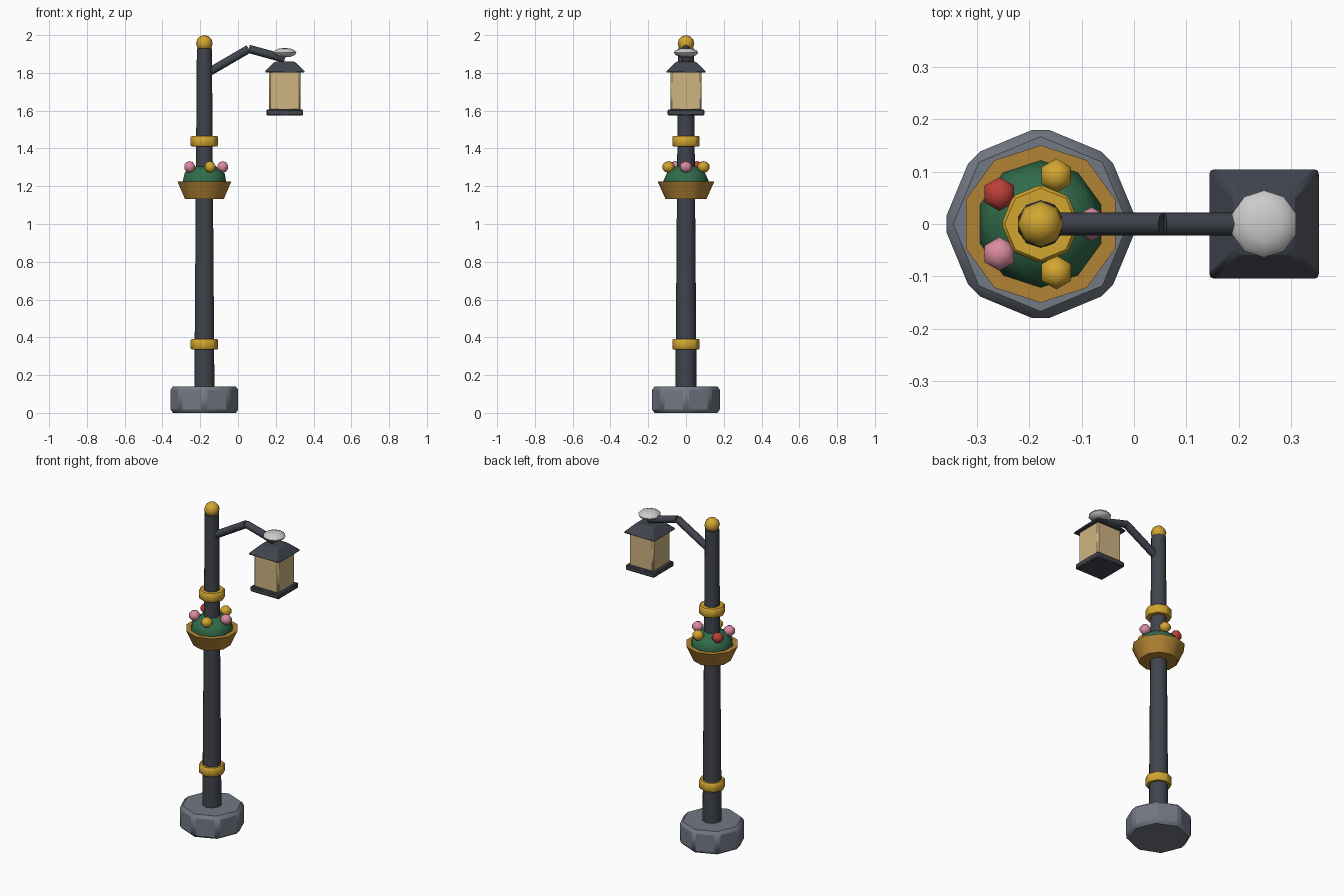
import bpy, math
from mathutils import Vector

if "Cube" in bpy.data.objects:
    bpy.data.objects.remove(bpy.data.objects["Cube"])

PX, LX = -0.178, 0.248  # pole axis and lantern axis


def mat(name, r, g, b):
    m = bpy.data.materials.new(name)
    m.diffuse_color = (r, g, b, 1)
    m.use_nodes = True
    m.node_tree.nodes["Principled BSDF"].inputs["Base Color"].default_value = m.diffuse_color
    return m


IRON = mat("dark_iron", 0.052, 0.058, 0.075)
GOLD = mat("gold", 0.65, 0.38, 0.03)
WICKER = mat("wicker", 0.45, 0.23, 0.035)
STONE = mat("stone", 0.17, 0.19, 0.23)
GLASS = mat("warm_glass", 0.62, 0.46, 0.22)
LEAF = mat("leaf", 0.03, 0.15, 0.07)
PINK = mat("pink", 0.7, 0.26, 0.35)
RED = mat("red", 0.5, 0.05, 0.04)
SNOW = mat("white_cap", 0.85, 0.86, 0.88)


def finish(name, material, bevel=0, smooth=30):
    ob = bpy.context.object
    ob.name = name
    ob.data.materials.append(material)
    bpy.ops.object.transform_apply(location=False, rotation=True, scale=True)
    if bevel:
        mod = ob.modifiers.new("bevel", 'BEVEL')
        mod.width = bevel
        mod.segments = 1
        mod.limit_method = 'ANGLE'
    if smooth:
        bpy.ops.object.shade_smooth_by_angle(angle=math.radians(smooth))
    return ob


def frustum(name, x, z0, z1, r0, r1, sides, material, bevel=0, smooth=40):
    # four-sided parts take half widths and lie square to the axes
    k, rot = (math.sqrt(2), math.pi / 4) if sides == 4 else (1, 0)
    bpy.ops.mesh.primitive_cone_add(vertices=sides, radius1=r0 * k, radius2=r1 * k, depth=z1 - z0,
                                    location=(x, 0, (z0 + z1) / 2), rotation=(0, 0, rot))
    return finish(name, material, bevel, smooth)


def ball(name, loc, r, rz, seg, rings, material, smooth=60):
    bpy.ops.mesh.primitive_uv_sphere_add(segments=seg, ring_count=rings, radius=1, location=loc)
    bpy.context.object.scale = (r, r, rz)
    return finish(name, material, 0, smooth)


def rod(name, a, b, r, sides, material):
    a, b = Vector(a), Vector(b)
    d = b - a
    bpy.ops.mesh.primitive_cylinder_add(vertices=sides, radius=r, depth=d.length, location=(a + b) / 2,
                                        rotation=d.to_track_quat('Z', 'Y').to_euler())
    return finish(name, material, 0, 50)


# Post: stone foot, tapered pole, collars and finial
frustum("stone_foot", PX, 0, 0.14, 0.186, 0.186, 8, STONE, 0.018, 30)
frustum("pole", PX, 0.12, 1.93, 0.056, 0.042, 10, IRON)
for name, z in (("lower_collar", 0.363), ("upper_collar", 1.438)):
    frustum(name, PX, z - 0.027, z + 0.027, 0.075, 0.075, 8, GOLD, 0.006, 50)
ball("finial", (PX, 0, 1.956), 0.044, 0.044, 8, 6, GOLD)

# Flower basket
frustum("basket", PX, 1.132, 1.225, 0.108, 0.15, 10, WICKER)
bpy.ops.mesh.primitive_ico_sphere_add(subdivisions=2, radius=1, location=(PX, 0, 1.225))
bpy.context.object.scale = (0.121, 0.121, 0.092)
finish("foliage", LEAF, 0, 30)
for i, m in enumerate((PINK, GOLD, RED, PINK, GOLD)):
    a = i * math.tau / 5
    ball(f"flower_{i + 1}", (PX + 0.097 * math.cos(a), 0.097 * math.sin(a), 1.302),
         0.034, 0.031, 6, 5, m)

# Bent arm
elbow = (0.057, 0, 1.927)
rod("arm_rise", (PX, 0, 1.79), elbow, 0.022, 8, IRON)
rod("arm_drop", elbow, (LX, 0, 1.875), 0.022, 8, IRON)

# Hanging lantern
frustum("lantern_base", LX, 1.574, 1.606, 0.097, 0.097, 4, IRON, 0.005)
frustum("lantern_glass", LX, 1.6, 1.812, 0.083, 0.083, 4, GLASS, 0.008)
frustum("lantern_roof", LX, 1.803, 1.86, 0.11, 0.053, 4, IRON, 0.008)
ball("lantern_cap", (LX, 0, 1.907), 0.064, 0.025, 10, 6, SNOW)
